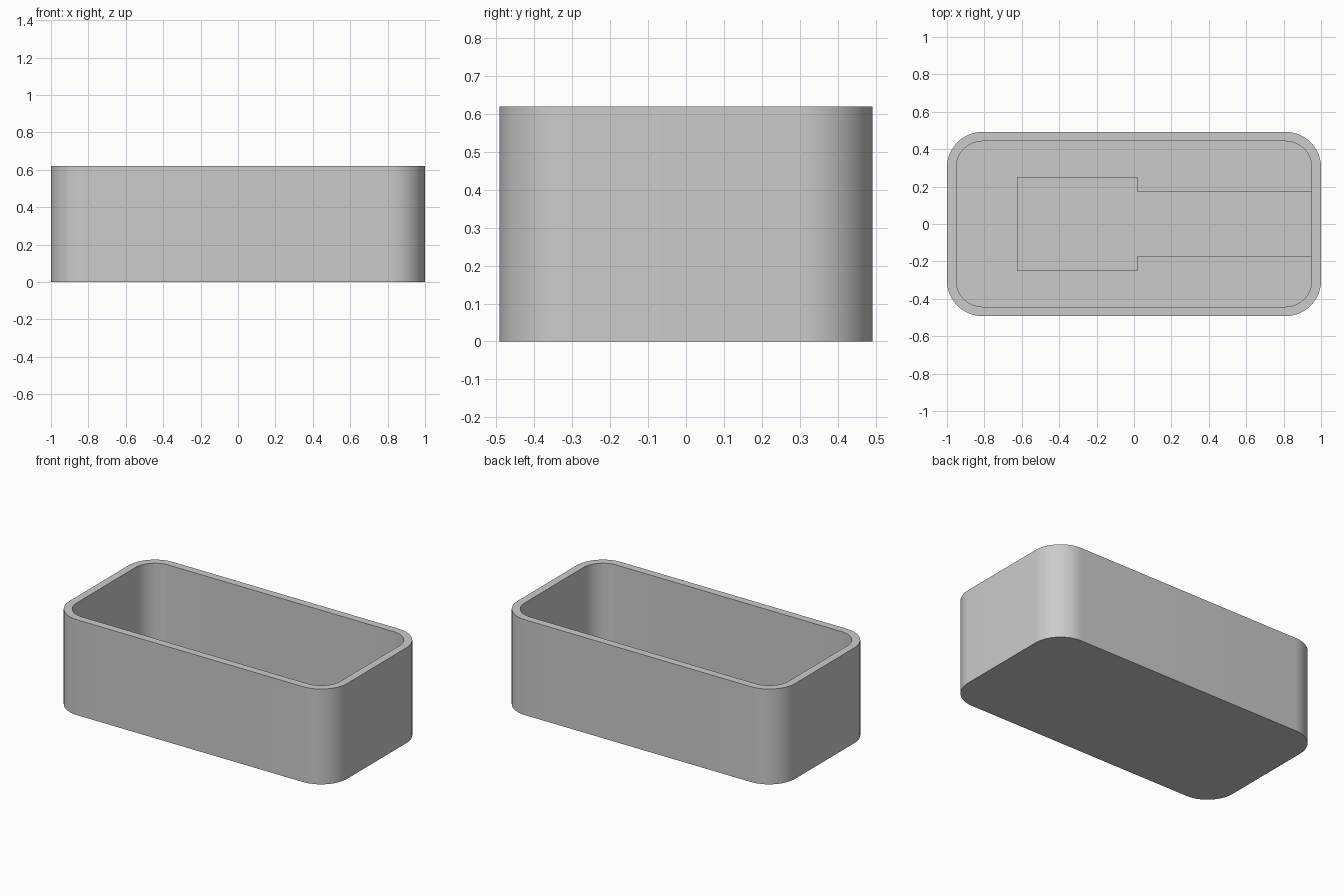
import bpy, bmesh, math

cube = bpy.data.objects.get("Cube")
if cube:
    bpy.data.objects.remove(cube, do_unlink=True)

LENGTH, WIDTH, HEIGHT = 2.0, 0.985, 0.62
WALL, FLOOR, RADIUS = 0.05, 0.05, 0.19
PAD_TOP = 0.1

grey = bpy.data.materials.new("plain grey")
grey.use_nodes = True
colour = (0.6, 0.6, 0.6, 1)
grey.diffuse_color = colour
grey.node_tree.nodes["Principled BSDF"].inputs["Base Color"].default_value = colour


def rounded_outline(inset, steps=16):
    """Rounded rectangle outline, counter-clockwise."""
    r = RADIUS - inset
    cx, cy = LENGTH / 2 - RADIUS, WIDTH / 2 - RADIUS
    points = []
    for i, (sx, sy) in enumerate([(1, 1), (-1, 1), (-1, -1), (1, -1)]):
        for s in range(steps + 1):
            a = math.pi / 2 * (i + s / steps)
            points.append((sx * cx + r * math.cos(a), sy * cy + r * math.sin(a)))
    return points


def finish(bm, name):
    bmesh.ops.recalc_face_normals(bm, faces=bm.faces)
    mesh = bpy.data.meshes.new(name)
    bm.to_mesh(mesh)
    bm.free()
    mesh.materials.append(grey)
    obj = bpy.data.objects.new(name, mesh)
    bpy.context.collection.objects.link(obj)
    bpy.ops.object.select_all(action='DESELECT')
    obj.select_set(True)
    bpy.context.view_layer.objects.active = obj
    bpy.ops.object.shade_smooth_by_angle(angle=math.radians(30))


# Open tray: outer wall, rim, inner wall, with base and floor caps
bm = bmesh.new()
rings = []
for inset, z in [(0, 0), (0, HEIGHT), (WALL, HEIGHT), (WALL, FLOOR)]:
    rings.append([bm.verts.new((x, y, z)) for x, y in rounded_outline(inset)])
for low, high in zip(rings, rings[1:]):
    for i in range(len(low)):
        j = (i + 1) % len(low)
        bm.faces.new((low[i], low[j], high[j], high[i]))
bm.faces.new(rings[0])
bm.faces.new(rings[-1])
finish(bm, "tray")

# Low stepped pad on the floor, running to the inner end wall
half = [(-0.625, 0.252), (0.02, 0.252), (0.02, 0.176), (LENGTH / 2 - WALL, 0.176)]
profile = half + [(x, -y) for x, y in reversed(half)]
bm = bmesh.new()
base = bm.faces.new([bm.verts.new((x, y, FLOOR)) for x, y in profile])
top = bmesh.ops.extrude_face_region(bm, geom=[base], use_keep_orig=True)["geom"]
bmesh.ops.translate(bm, vec=(0, 0, PAD_TOP - FLOOR),
                    verts=[v for v in top if isinstance(v, bmesh.types.BMVert)])
bmesh.ops.delete(bm, geom=[base], context='FACES_ONLY')
finish(bm, "floor_pad")
